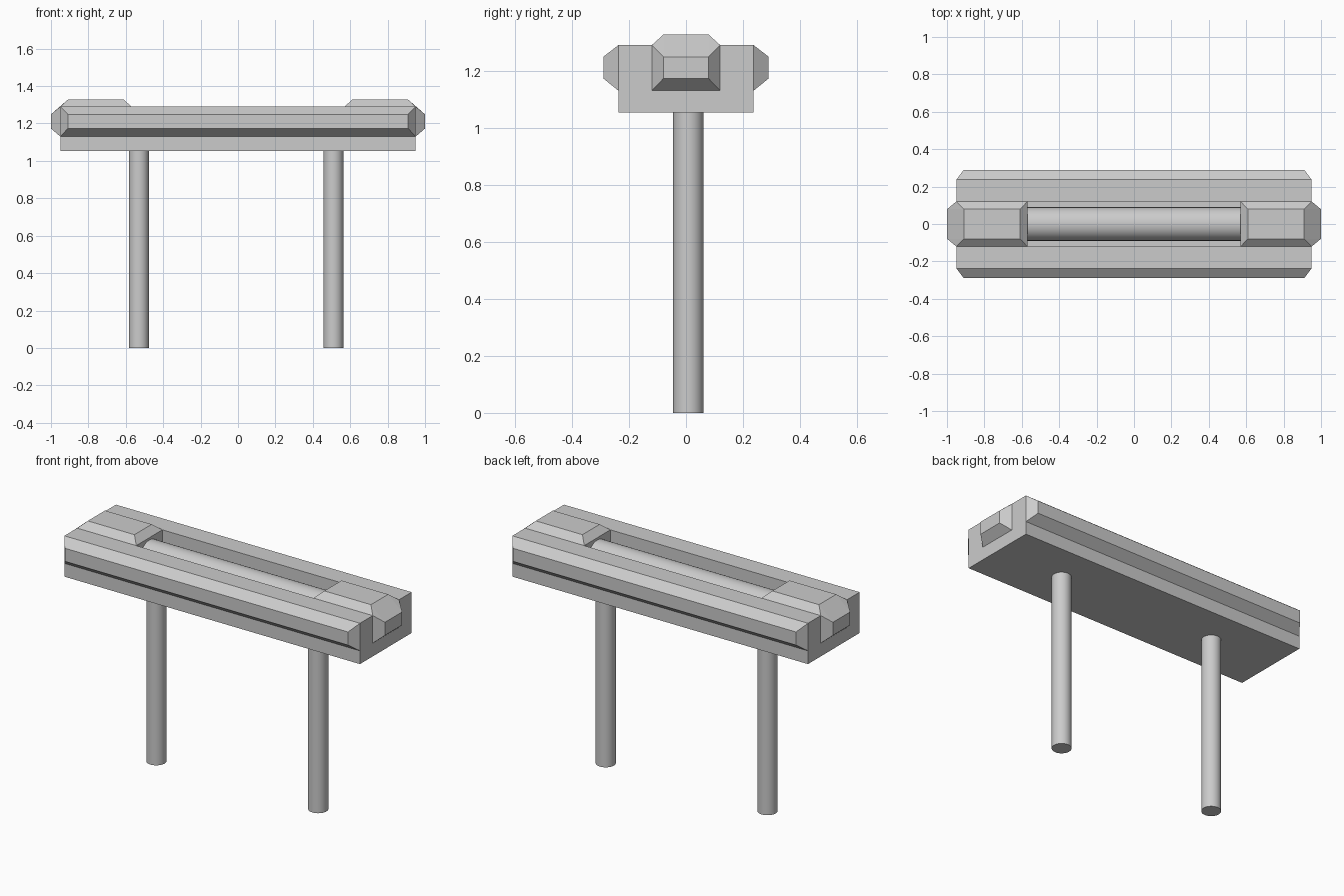
import bpy, bmesh
from math import pi, radians
from mathutils import Matrix

if "Cube" in bpy.data.objects:
    bpy.data.objects.remove(bpy.data.objects["Cube"])


def finish(bm, name):
    bmesh.ops.recalc_face_normals(bm, faces=bm.faces)
    mesh = bpy.data.meshes.new(name)
    bm.to_mesh(mesh)
    bm.free()
    obj = bpy.data.objects.new(name, mesh)
    bpy.context.collection.objects.link(obj)
    return obj


def hull(name, points):
    bm = bmesh.new()
    for p in points:
        bm.verts.new(p)
    bmesh.ops.convex_hull(bm, input=bm.verts)
    bmesh.ops.dissolve_limit(bm, angle_limit=radians(1),
                             verts=bm.verts, edges=bm.edges)
    return finish(bm, name)


def cylinder(name, radius, length, location, rotation=(0, 0, 0)):
    bpy.ops.mesh.primitive_cylinder_add(vertices=32, radius=radius, depth=length,
                                        location=location, rotation=rotation)
    obj = bpy.context.object
    obj.name = name
    bpy.ops.object.shade_smooth_by_angle(angle=radians(35))


TOP, BASE = 1.29, 1.053
END, SIDE = 0.95, 0.237
SLOT_X, SLOT_Y, SLOT_Z = 0.57, 0.12, 1.13

# Housing block with a long slot sunk into its top
bm = bmesh.new()
bmesh.ops.create_cube(bm, size=1, matrix=Matrix.Translation((0, 0, (TOP + BASE) / 2))
                      @ Matrix.Diagonal((2 * END, 2 * SIDE, TOP - BASE, 1)))
bm.normal_update()
lid = max(bm.faces, key=lambda f: f.calc_center_median().z)
bmesh.ops.inset_individual(bm, faces=[lid], thickness=0.1)
for v in lid.verts:
    v.co.x = SLOT_X if v.co.x > 0 else -SLOT_X
    v.co.y = SLOT_Y if v.co.y > 0 else -SLOT_Y
floor = bmesh.ops.extrude_discrete_faces(bm, faces=[lid])["faces"][0]
for v in floor.verts:
    v.co.z = SLOT_Z
finish(bm, "housing")

# Lamp tube lying in the slot
cylinder("lamp_tube", 0.09, 2 * SLOT_X, (0, 0, 1.187), (0, pi / 2, 0))

for s, side in ((-1, "left"), (1, "right")):
    # Bevelled cap wrapping from the top over the end
    profile = [(SLOT_X, 0.12, TOP), (END, 0.12, TOP), (END, 0.12, 1.13),
               (0.61, 0.079, 1.327), (0.91, 0.079, 1.327),
               (1.0, 0.079, 1.249), (1.0, 0.079, 1.173)]
    hull(side + "_end_cap", [(s * x, m * y, z) for x, y, z in profile for m in (-1, 1)])

    # Support pole
    cylinder(side + "_pole", 0.053, BASE, (0.51 if s > 0 else -0.53, 0.008, BASE / 2))

for s, side in ((-1, "front"), (1, "back")):
    # Bevelled strip along the long side
    profile = [(END, SIDE, TOP), (END, SIDE, 1.13), (0.91, 0.29, 1.249), (0.91, 0.29, 1.173)]
    hull(side + "_side_strip", [(m * x, s * y, z) for x, y, z in profile for m in (-1, 1)])
